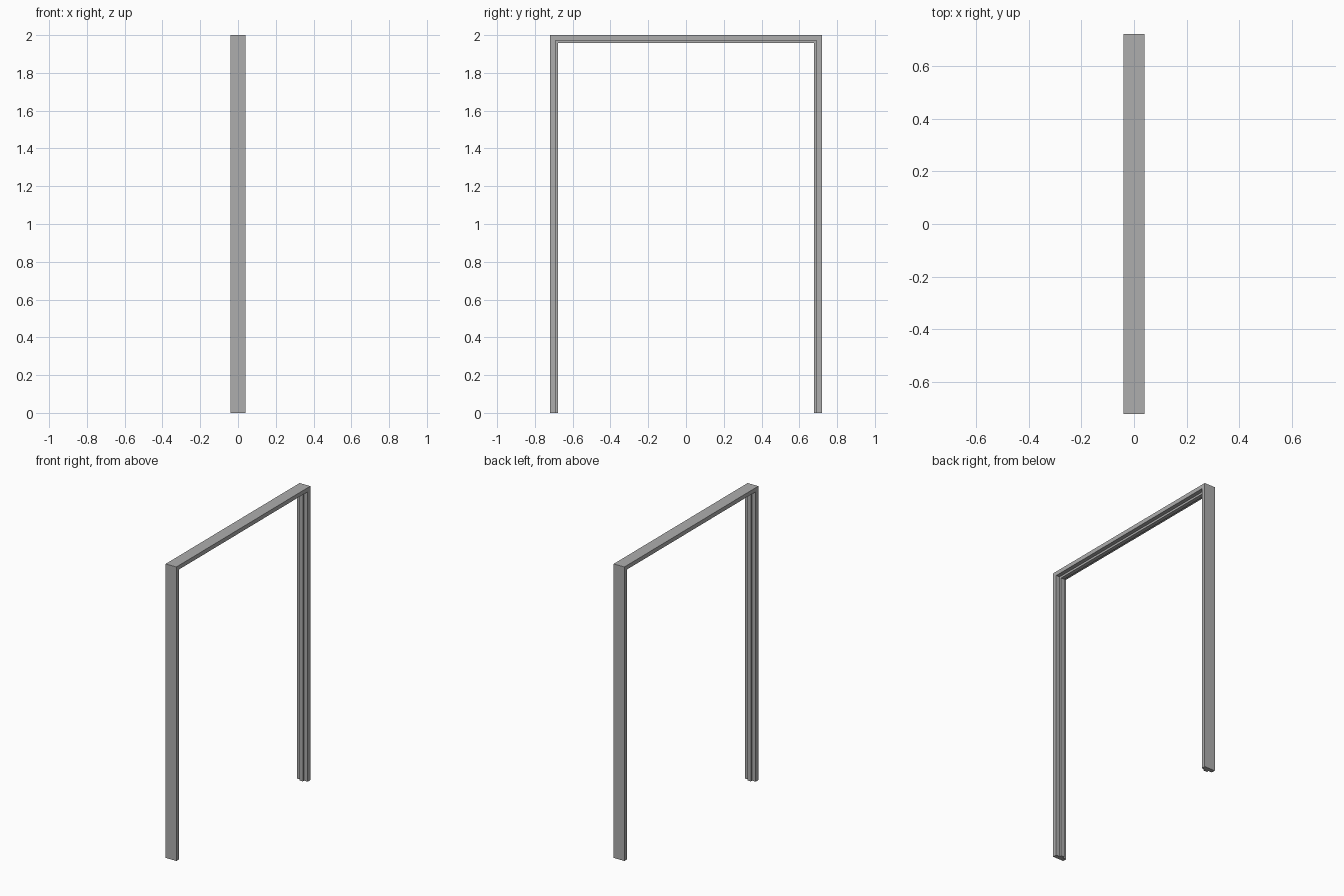
import bpy
import bmesh

cube = bpy.data.objects.get("Cube")
if cube:
    bpy.data.objects.remove(cube, do_unlink=True)

# Overall sizes
HALF_SPAN, HEIGHT = 0.72, 2.0
HALF_DEPTH, HALF_STOP = 0.04, 0.013
LINING, STOP = 0.028, 0.042

# Single paint colour
paint = bpy.data.materials.new("grey_paint")
paint.use_nodes = True
colour = (0.42, 0.42, 0.42, 1.0)
paint.diffuse_color = colour
paint.node_tree.nodes["Principled BSDF"].inputs["Base Color"].default_value = colour

# Section of the lining with its central door stop: (x, distance in from the outside)
section = [(-HALF_DEPTH, 0), (HALF_DEPTH, 0), (HALF_DEPTH, LINING),
           (HALF_STOP, LINING), (HALF_STOP, STOP),
           (-HALF_STOP, STOP), (-HALF_STOP, LINING), (-HALF_DEPTH, LINING)]

# Path: foot, mitre, mitre, foot, as (side, at_top)
stations = [(-1, False), (-1, True), (1, True), (1, False)]

bm = bmesh.new()
rings = []
for side, at_top in stations:
    rings.append([bm.verts.new((x, side * (HALF_SPAN - d), HEIGHT - d if at_top else 0))
                  for x, d in section])

# Two jambs and the head, joined at the mitres
n = len(section)
for a, b in zip(rings, rings[1:]):
    for i in range(n):
        j = (i + 1) % n
        bm.faces.new((a[i], a[j], b[j], b[i]))

# Feet
bm.faces.new(rings[0])
bm.faces.new(rings[-1])
bmesh.ops.recalc_face_normals(bm, faces=bm.faces)

mesh = bpy.data.meshes.new("door_frame")
bm.to_mesh(mesh)
bm.free()
mesh.materials.append(paint)
frame = bpy.data.objects.new("door_frame", mesh)
bpy.context.collection.objects.link(frame)
